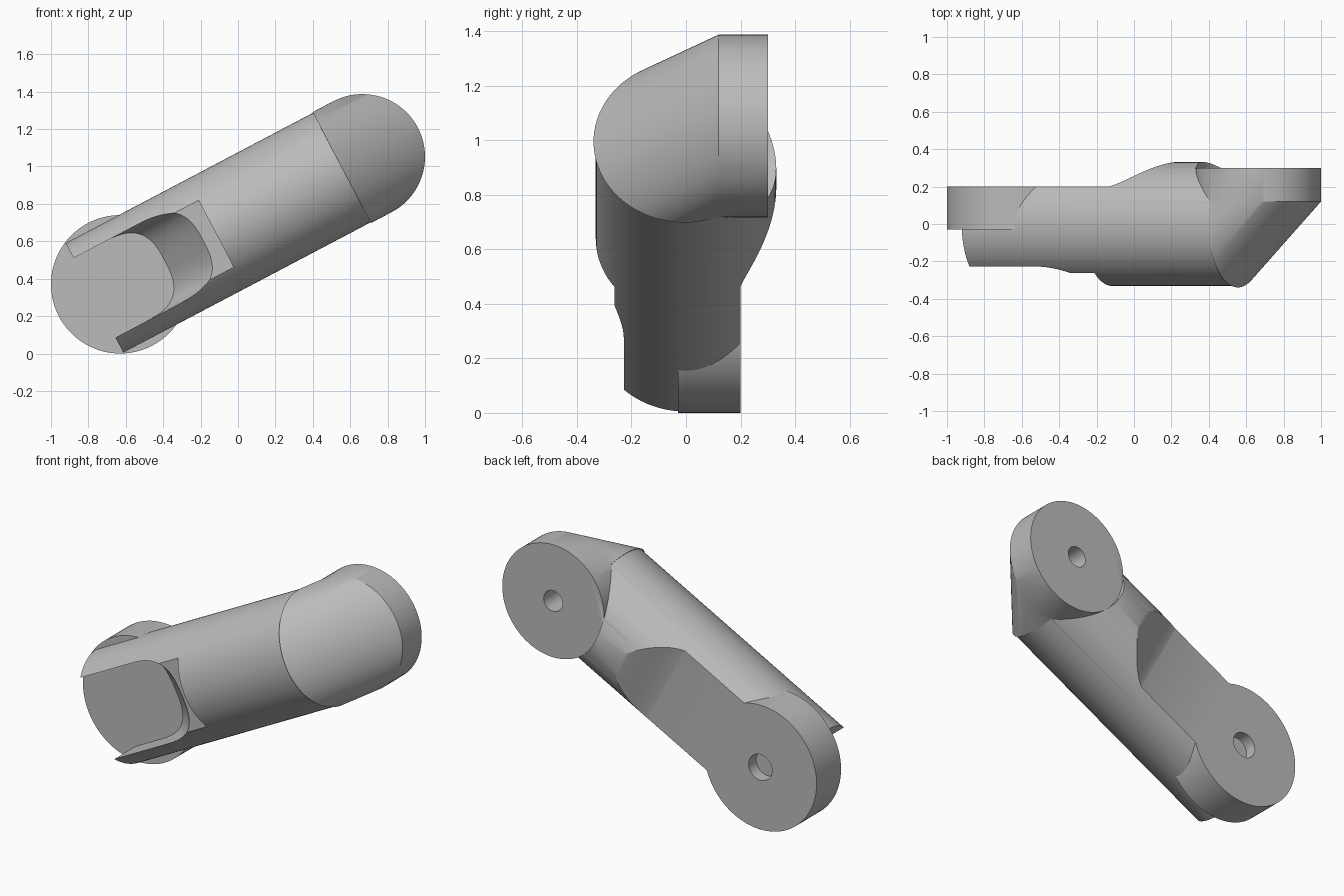
import bpy, bmesh
from math import sin, cos, pi, hypot, atan2, copysign
from mathutils import Matrix

cube = bpy.data.objects.get("Cube")
if cube:
    bpy.data.objects.remove(cube, do_unlink=True)

# Link dimensions; local x runs along the link, local z across it
LOW, HIGH = (-0.63, 0.37), (0.665, 1.052)
LENGTH = hypot(HIGH[0] - LOW[0], HIGH[1] - LOW[1])
ANGLE = atan2(HIGH[1] - LOW[1], HIGH[0] - LOW[0])
TUBE_R, LOW_R, HIGH_R = 0.331, 0.37, 0.335
TUBE_END = LENGTH - 0.12

grey = bpy.data.materials.new("light_grey")
grey.use_nodes = True
grey.diffuse_color = (0.5, 0.5, 0.5, 1)
grey.node_tree.nodes["Principled BSDF"].inputs["Base Color"].default_value = (0.5, 0.5, 0.5, 1)


def loft(name, rings):
    """Skin a stack of equal closed rings and cap both ends."""
    bm = bmesh.new()
    loops = [[bm.verts.new(p) for p in ring] for ring in rings]
    n = len(loops[0])
    for a, b in zip(loops, loops[1:]):
        for i in range(n):
            j = (i + 1) % n
            bm.faces.new((a[i], a[j], b[j], b[i]))
    bm.faces.new(loops[0])
    bm.faces.new(loops[-1][::-1])
    bmesh.ops.recalc_face_normals(bm, faces=bm.faces)
    mesh = bpy.data.meshes.new(name)
    bm.to_mesh(mesh)
    bm.free()
    mesh.materials.append(grey)
    ob = bpy.data.objects.new(name, mesh)
    bpy.context.collection.objects.link(ob)
    return ob


def circle(r, n=96):
    return [(r * cos(2 * pi * i / n), r * sin(2 * pi * i / n)) for i in range(n)]


def stack(name, outline, levels):
    """Outline in the link plane, placed at (depth, shift along link)."""
    return loft(name, [[(u + s, y, v) for u, v in outline] for y, s in levels])


def box(name, u0, u1, y0, y1):
    return stack(name, [(u0, -1), (u1, -1), (u1, 1), (u0, 1)], [(y0, 0), (y1, 0)])


def combine(target, other, operation):
    mod = target.modifiers.new("combine", 'BOOLEAN')
    mod.operation, mod.solver, mod.object = operation, 'EXACT', other
    bpy.context.view_layer.objects.active = target
    bpy.ops.object.modifier_apply(modifier=mod.name)
    bpy.data.objects.remove(other, do_unlink=True)


# Main tube
link = loft("arm_link", [[(u, y, v) for y, v in circle(TUBE_R)] for u in (-0.155, TUBE_END)])

# Shallow front flat with a step
combine(link, box("front_flat", -1, 0.58, -1, -0.262), 'DIFFERENCE')

# Slanted socket that opens between two side arms
W = 0.24
arc = [pi / 2 - pi * i / 32 for i in range(33)]
socket = [(W * abs(cos(a)) ** 0.7, copysign(abs(sin(a)) ** 0.7, sin(a)) * W) for a in arc]
socket += [(-1.2, -W), (-1.2, W)]
combine(link, stack("socket", socket, [(0.0, 0.0), (-0.45, 0.45)]), 'DIFFERENCE')

# Lower joint disc
combine(link, stack("lower_disc", circle(LOW_R), [(-0.03, 0), (0.25, 0)]), 'UNION')

# Back relief that sweeps up to the full tube
sweep = [(-1, 0.2)]
for i in range(17):
    t = i / 16
    sweep.append((0.70 + 0.28 * t, 0.2 + 0.135 * (0.6 * t + 0.4 * t * t * (3 - 2 * t))))
sweep += [(0.98, 0.6), (-1, 0.6)]
combine(link, loft("back_relief", [[(u, y, v) for u, y in sweep] for v in (-1, 1)]), 'DIFFERENCE')

# Clear the tube behind the upper disc
combine(link, stack("disc_clearance", [(u + LENGTH, v) for u, v in circle(HIGH_R - 0.002)],
                    [(0.2, 0), (0.6, 0)]), 'DIFFERENCE')

# Upper joint disc with its slanted elbow
elbow = stack("elbow", [(u + LENGTH, v) for u, v in circle(HIGH_R)],
              [(0.30, 0), (0.12, 0), (-0.42, -0.54)])
combine(elbow, box("elbow_trim", -1, TUBE_END - 0.004, -1, 0.119), 'DIFFERENCE')
combine(link, elbow, 'UNION')

# Blind pivot holes in the back
for u0, r, y0 in ((0, 0.077, 0.13), (LENGTH, 0.062, 0.16)):
    hole = [(u + u0, v) for u, v in circle(r, 48)]
    combine(link, stack("pivot_hole", hole, [(y0, 0), (0.6, 0)]), 'DIFFERENCE')

# Tilt the link into place and smooth it
link.data.transform(Matrix.Translation((LOW[0], 0, LOW[1])) @ Matrix.Rotation(-ANGLE, 4, 'Y'))
bpy.ops.object.select_all(action='DESELECT')
link.select_set(True)
bpy.context.view_layer.objects.active = link
bpy.ops.object.shade_smooth_by_angle(angle=pi / 7)
